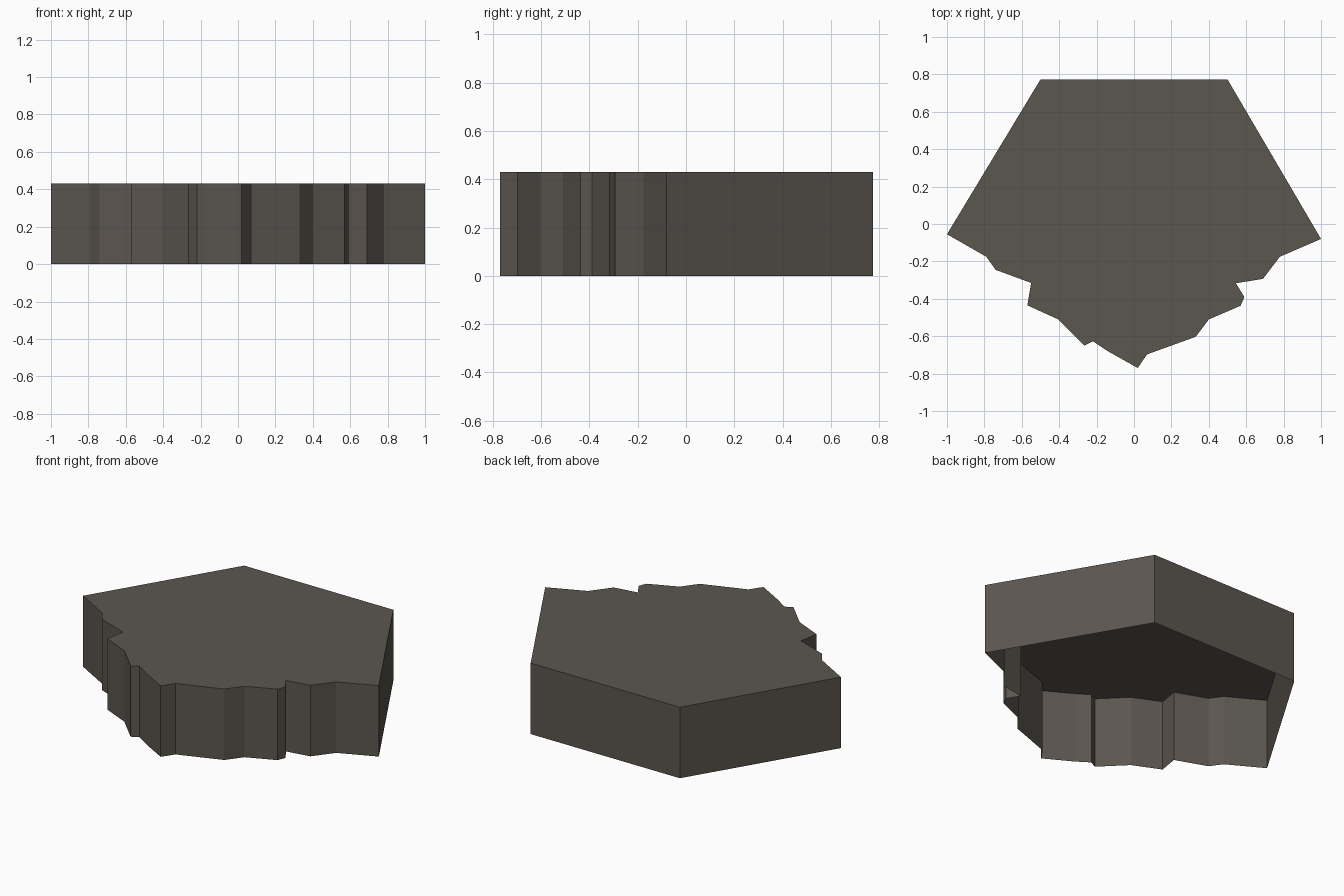
import bpy
import bmesh

if "Cube" in bpy.data.objects:
    bpy.data.objects.remove(bpy.data.objects["Cube"])

HEIGHT = 0.43

# Plan outline: three straight cut sides, then the ragged broken front edge
outline = [
    (-1.00, -0.055), (-0.79, -0.175), (-0.74, -0.245), (-0.55, -0.315),
    (-0.57, -0.435), (-0.405, -0.51), (-0.265, -0.65), (-0.22, -0.627),
    (-0.14, -0.68), (0.02, -0.77), (0.07, -0.697), (0.33, -0.603),
    (0.40, -0.51), (0.57, -0.437), (0.59, -0.39), (0.545, -0.317),
    (0.69, -0.293), (0.78, -0.175), (1.00, -0.08), (0.50, 0.773),
    (-0.50, 0.773),
]

stone = bpy.data.materials.new("dark_stone")
stone.diffuse_color = (0.105, 0.092, 0.078, 1)
stone.use_nodes = True
stone.node_tree.nodes["Principled BSDF"].inputs["Base Color"].default_value = stone.diffuse_color

# Broken slab: top face with walls extruded down, open underneath
bm = bmesh.new()
top = bm.faces.new([bm.verts.new((x, y, HEIGHT)) for x, y in outline])
walls = bmesh.ops.extrude_edge_only(bm, edges=list(top.edges))
lower = [g for g in walls["geom"] if isinstance(g, bmesh.types.BMVert)]
bmesh.ops.translate(bm, verts=lower, vec=(0, 0, -HEIGHT))
bmesh.ops.recalc_face_normals(bm, faces=bm.faces)
bm.normal_update()
if top.normal.z < 0:
    bmesh.ops.reverse_faces(bm, faces=bm.faces)

mesh = bpy.data.meshes.new("broken_slab")
bm.to_mesh(mesh)
bm.free()
mesh.materials.append(stone)
slab = bpy.data.objects.new("broken_slab", mesh)
bpy.context.collection.objects.link(slab)
